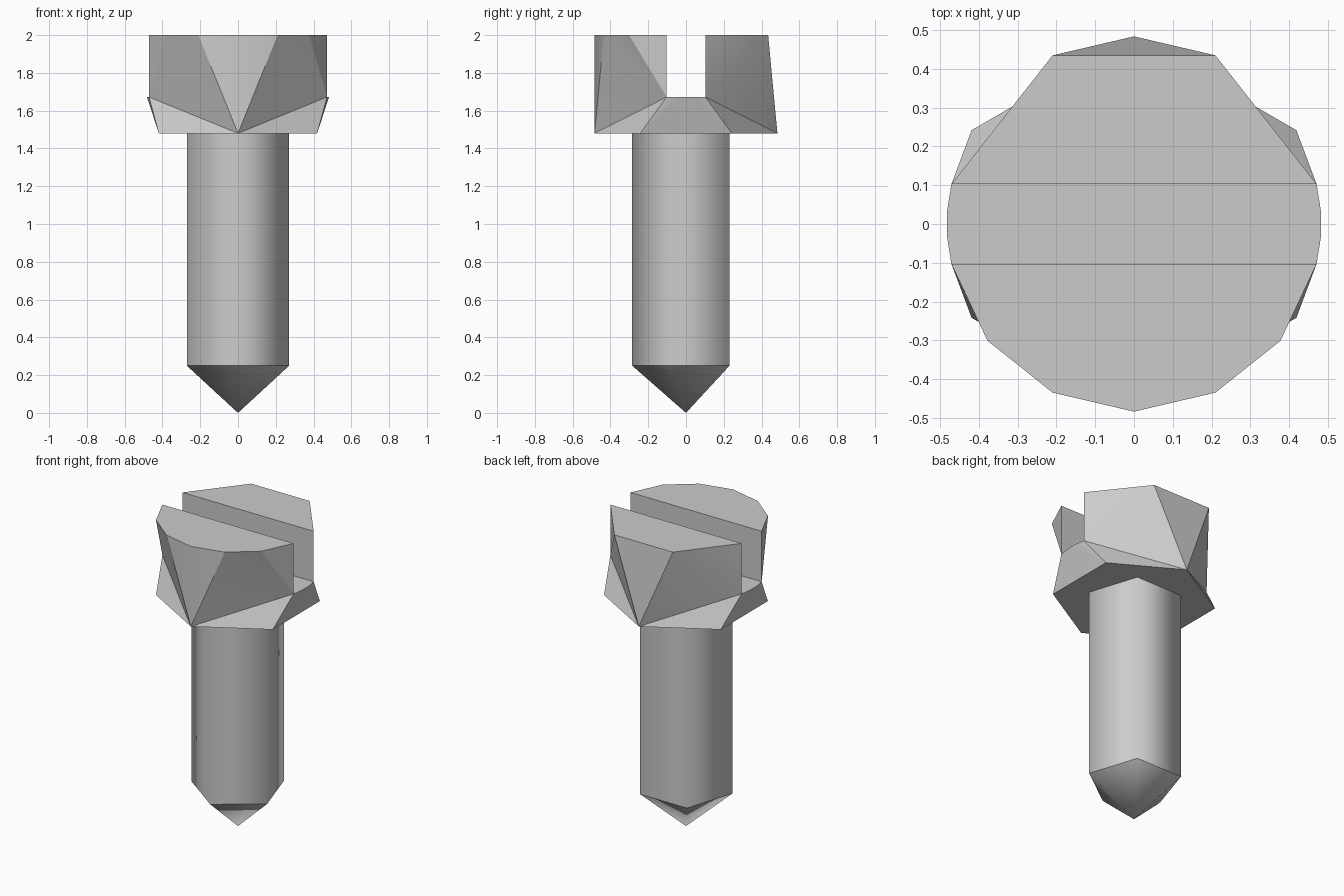
import bpy, bmesh, math

if "Cube" in bpy.data.objects:
    bpy.data.objects.remove(bpy.data.objects["Cube"])

TOP, FLOOR, BASE, SHOULDER = 2.0, 1.672, 1.48, 0.25
R, SLOT = 0.484, 0.103


def finish(name, bm):
    bmesh.ops.recalc_face_normals(bm, faces=bm.faces)
    mesh = bpy.data.meshes.new(name)
    bm.to_mesh(mesh)
    bm.free()
    obj = bpy.data.objects.new(name, mesh)
    bpy.context.collection.objects.link(obj)
    for p in mesh.polygons:
        p.use_smooth = True
    return obj


def ring(bm, n, r, z):
    # regular polygon with one corner facing the front
    angles = [-math.pi / 2 + 2 * math.pi * i / n for i in range(n)]
    return [bm.verts.new((r * math.cos(a), r * math.sin(a), z)) for a in angles]


# Five-sided shaft with a pointed tip
bm = bmesh.new()
low, high = ring(bm, 5, 0.285, SHOULDER), ring(bm, 5, 0.285, BASE)
tip = bm.verts.new((0, 0, 0))
for i in range(5):
    j = (i + 1) % 5
    bm.faces.new((low[i], low[j], high[j], high[i]))
    bm.faces.new((low[j], low[i], tip))
    bm.edges.get((low[i], low[j])).smooth = False
finish("shaft", bm)

# Slotted head: one half (x >= 0), then mirrored
pts = {
    # top of the front jaw
    "f0": (0, -R, TOP), "f1": (0.21, -0.435, TOP), "f2": (0.378, -0.301, TOP),
    "f3": (0.471, -SLOT, TOP), "f4": (0, -SLOT, TOP),
    # top of the back jaw
    "b1": (0.21, 0.435, TOP), "b0": (0, 0.435, TOP),
    "b3": (0.471, SLOT, TOP), "b4": (0, SLOT, TOP),
    # slot floor
    "s0": (0, -SLOT, FLOOR), "s1": (0.471, -SLOT, FLOOR), "s2": (0.482, -0.035, FLOOR),
    "s3": (0.482, 0.035, FLOOR), "s4": (0.471, SLOT, FLOOR), "s5": (0, SLOT, FLOOR),
    # hexagonal underside
    "h0": (0, -R, BASE), "h1": (0.419, -R / 2, BASE),
    "h2": (0.419, R / 2, BASE), "h3": (0, R, BASE),
}
faces = [
    "f0 f1 f2 f3 f4", "b0 b1 b3 b4", "s0 s1 s2 s3 s4 s5", "h0 h1 h2 h3",
    "f3 f4 s0 s1", "b3 b4 s5 s4",                      # slot walls
    "f0 f1 h0", "f1 s1 h0", "f1 f2 s1", "f2 f3 s1",    # front jaw sides
    "s1 h1 h0", "s4 h2 h3",                            # lower corners
    "b0 b1 h3", "b1 s4 h3", "b1 b3 s4",                # back jaw sides
    "s1 s2 h1", "s2 s3 h2 h1", "s3 s4 h2",             # below slot ends
]
bm = bmesh.new()
for side in (1, -1):
    v = {k: bm.verts.new((side * x, y, z)) for k, (x, y, z) in pts.items()}
    for f in faces:
        bm.faces.new([v[k] for k in f.split()])
bmesh.ops.remove_doubles(bm, verts=bm.verts, dist=0.0001)
head = finish("slotted_head", bm)
bpy.context.view_layer.objects.active = head
head.select_set(True)
bpy.ops.object.shade_smooth_by_angle(angle=math.radians(28))
